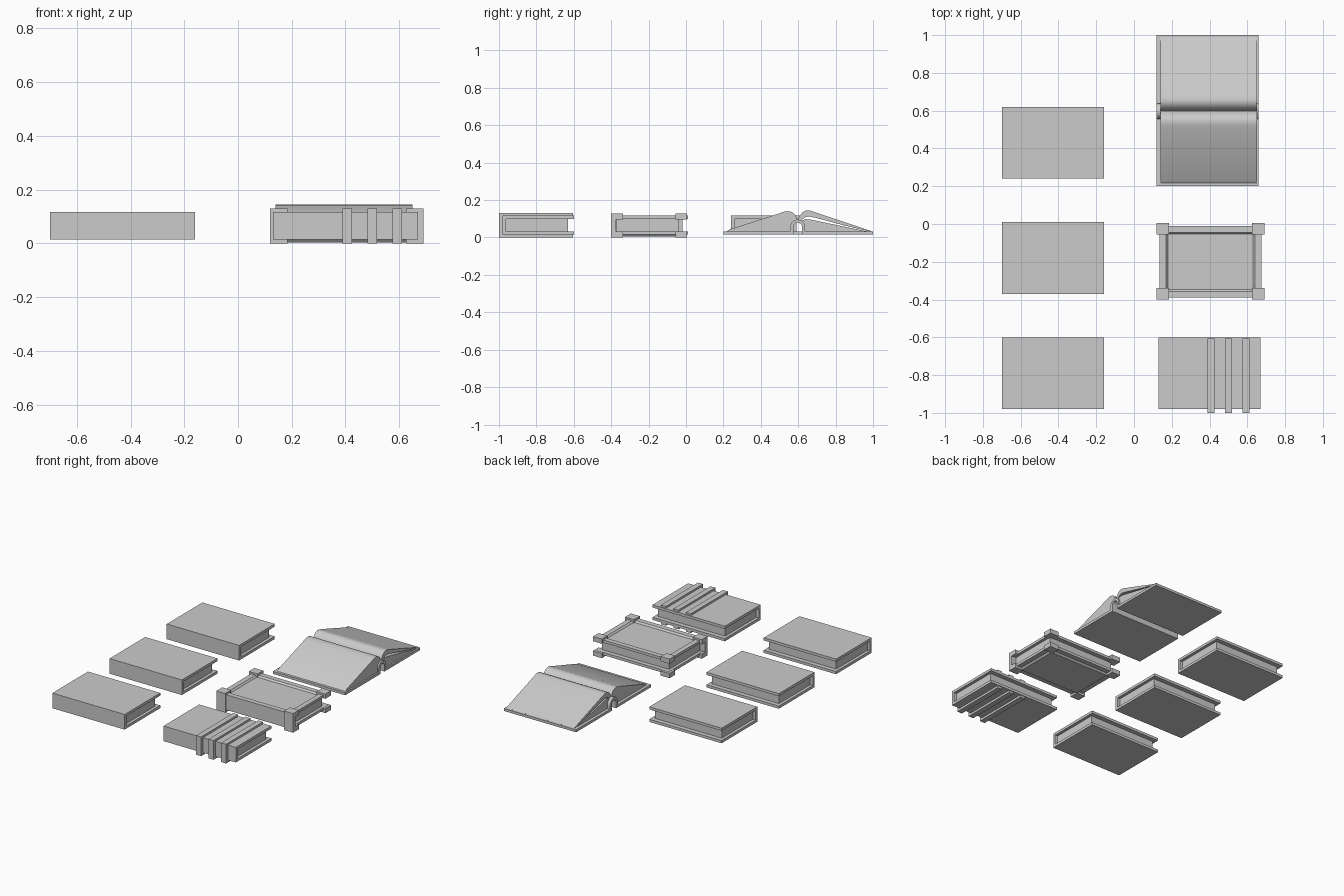
import bpy, bmesh, math

if "Cube" in bpy.data.objects:
    bpy.data.objects.remove(bpy.data.objects["Cube"])


def prism(name, profile, x0, x1, smooth=False, panel=False):
    """Extrude a (y, z) outline along x from x0 to x1."""
    bm = bmesh.new()
    face = bm.faces.new([bm.verts.new((x0, y, z)) for y, z in profile])
    ext = bmesh.ops.extrude_face_region(bm, geom=[face])
    moved = [v for v in ext["geom"] if isinstance(v, bmesh.types.BMVert)]
    bmesh.ops.translate(bm, vec=(x1 - x0, 0, 0), verts=moved)
    if not any(face in e.link_faces for e in face.edges) or face not in bm.faces:
        bm.faces.new([v for v in bm.verts if v not in moved])
    bmesh.ops.recalc_face_normals(bm, faces=bm.faces)
    if panel:
        # Sunken panel on the top board, matching bulge on the bottom board
        by_z = sorted(bm.faces, key=lambda f: sum(v.co.z for v in f.verts) / len(f.verts))
        for f, depth in ((by_z[-1], -0.011), (by_z[0], 0.011)):
            bmesh.ops.inset_individual(bm, faces=[f], thickness=0.048)
            bmesh.ops.inset_individual(bm, faces=[f], thickness=0.014, depth=depth)
    me = bpy.data.meshes.new(name)
    bm.to_mesh(me)
    bm.free()
    ob = bpy.data.objects.new(name, me)
    bpy.context.collection.objects.link(ob)
    if smooth:
        bpy.context.view_layer.objects.active = ob
        ob.select_set(True)
        bpy.ops.object.shade_smooth_by_angle(angle=math.radians(35))
        ob.select_set(False)
    return ob


def rect(y0, y1, z0, z1):
    return [(y0, z0), (y1, z0), (y1, z1), (y0, z1)]


def channel(y0, y1, z0, z1, t, back=None):
    """C outline: closed at y0 (the spine), open at y1."""
    b = y0 + (back or t)
    return [(y0, z0), (y1, z0), (y1, z0 + t), (b, z0 + t),
            (b, z1 - t), (y1, z1 - t), (y1, z1), (y0, z1)]


def closed_book(name, x, y, panel=False):
    """Wrap-around cover with an inset page block."""
    prism(name + "_cover", channel(y, y + 0.38, 0.015, 0.117, 0.018), x, x + 0.54, panel=panel)
    prism(name + "_pages", rect(y + 0.015, y + 0.35, 0.032, 0.1), x + 0.02, x + 0.52)


# Three plain closed books
for i, y in enumerate((-0.98, -0.37, 0.24)):
    closed_book(f"plain_book_{i + 1}", -0.70, y)

# Book with three straps round the spine
closed_book("strapped_book", 0.13, -0.98)
for i, x in enumerate((0.388, 0.481, 0.574)):
    prism(f"strap_{i + 1}", channel(-1.0, -0.605, 0.0, 0.13, 0.02, 0.025), x, x + 0.037)

# Book with corner guards
closed_book("cornered_book", 0.135, -0.39, panel=True)
for side, x in (("left", 0.119), ("right", 0.625)):
    prism(f"{side}_spine_corner", channel(-0.40, -0.338, 0.0, 0.129, 0.032, 0.025), x, x + 0.066)
    prism(f"{side}_bottom_corner", rect(-0.055, 0.005, 0.0, 0.032), x, x + 0.066)
    prism(f"{side}_top_corner", rect(-0.055, 0.005, 0.097, 0.129), x, x + 0.066)

# Open book: two boards and an arched spine
prism("open_front_board", rect(0.20, 0.567, 0.015, 0.032), 0.12, 0.66)
prism("open_back_board", rect(0.627, 1.0, 0.015, 0.032), 0.12, 0.66)


def arc(r, reverse=False):
    pts = [(0.597 - r * math.cos(a), 0.056 + r * math.sin(a))
           for a in [math.pi * k / 10 for k in range(11)]]
    return pts[::-1] if reverse else pts


arch = [(0.557, 0.015)] + arc(0.04) + [(0.637, 0.015), (0.62, 0.015)] \
    + arc(0.023, True) + [(0.574, 0.015)]
prism("open_spine", arch, 0.12, 0.66, smooth=True)

# Open book: page blocks and the lifted leaves
prism("front_pages", [(0.215, 0.03), (0.23, 0.042), (0.50, 0.129), (0.525, 0.138),
                      (0.545, 0.141), (0.565, 0.137), (0.582, 0.123), (0.597, 0.096),
                      (0.575, 0.088), (0.56, 0.065), (0.56, 0.03)], 0.14, 0.65, smooth=True)
prism("back_pages", [(0.634, 0.03), (0.634, 0.065), (0.62, 0.09), (0.64, 0.098),
                     (0.665, 0.096), (0.975, 0.031)], 0.14, 0.65, smooth=True)
prism("lifted_leaves", [(0.597, 0.096), (0.61, 0.12), (0.625, 0.136), (0.645, 0.145),
                        (0.665, 0.143), (0.69, 0.135), (0.84, 0.085), (0.99, 0.034),
                        (0.985, 0.031), (0.84, 0.066), (0.69, 0.106), (0.655, 0.113),
                        (0.635, 0.107), (0.615, 0.09)], 0.14, 0.65, smooth=True)
